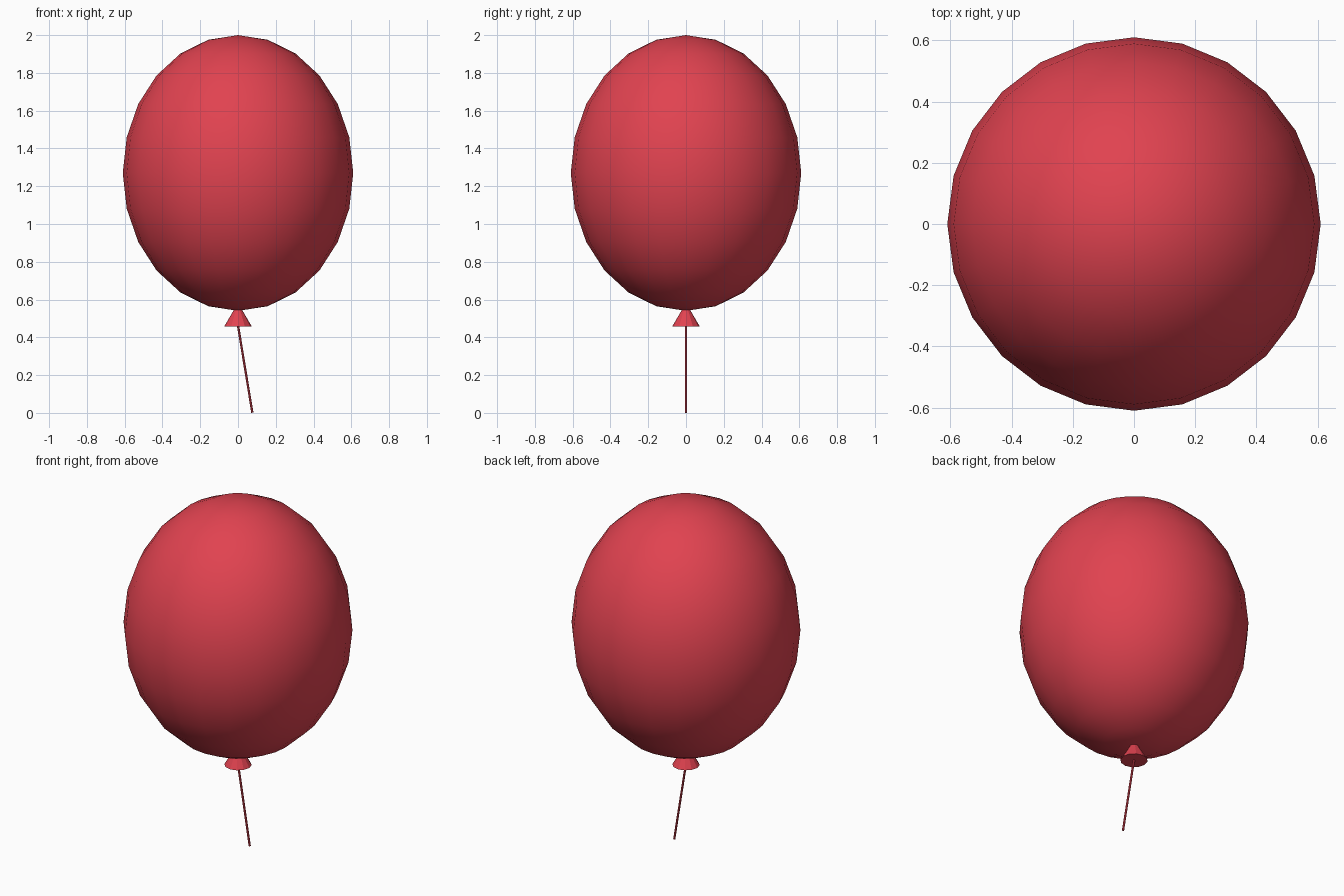
import bpy
from mathutils import Vector

if "Cube" in bpy.data.objects:
    bpy.data.objects.remove(bpy.data.objects["Cube"])

red = bpy.data.materials.new("red_rubber")
red.diffuse_color = (0.75, 0.055, 0.08, 1)
red.use_nodes = True
red.node_tree.nodes["Principled BSDF"].inputs["Base Color"].default_value = red.diffuse_color


def finish(name):
    ob = bpy.context.object
    ob.name = name
    ob.data.materials.append(red)
    return ob


# Inflated body: smooth, stretched sphere
bpy.ops.mesh.primitive_uv_sphere_add(segments=24, ring_count=12, radius=1, location=(0, 0, 1.27))
body = finish("balloon_body")
body.scale = (0.61, 0.61, 0.73)
bpy.ops.object.shade_smooth()

# Tied neck: small flared cone tucked under the body
bpy.ops.mesh.primitive_cone_add(vertices=12, radius1=0.073, radius2=0, depth=0.125,
                                location=(0, 0, 0.4575 + 0.0625))
finish("neck_knot")

# String: thin slanted rod from the knot to the ground
top, bottom = Vector((-0.002, 0, 0.475)), Vector((0.076, 0, 0.001))
axis = top - bottom
bpy.ops.mesh.primitive_cylinder_add(vertices=8, radius=0.006, depth=axis.length,
                                    location=(top + bottom) / 2,
                                    rotation=axis.to_track_quat('Z', 'Y').to_euler())
finish("string")
